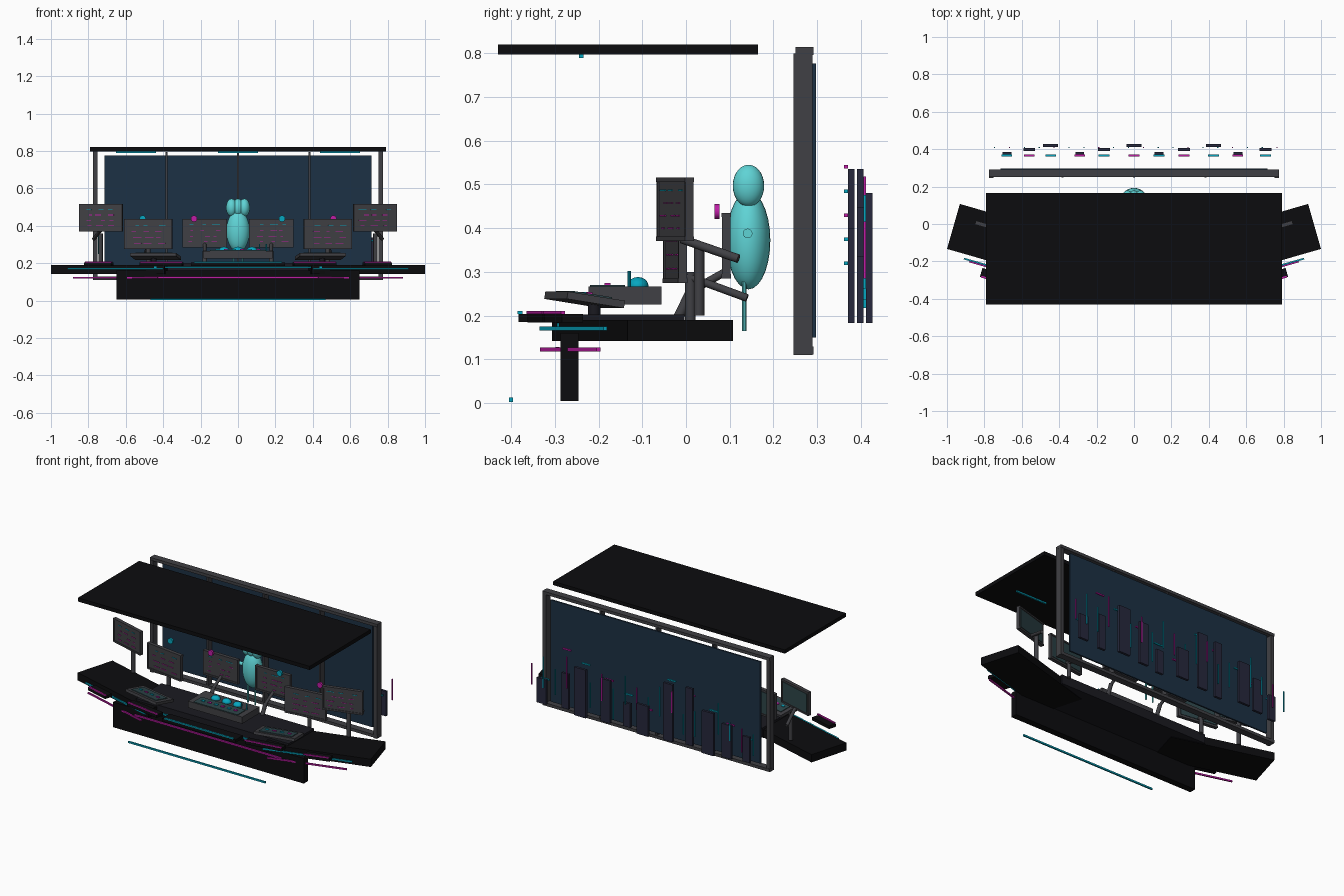
import bpy, random
from math import radians, cos, sin
from mathutils import Vector

if "Cube" in bpy.data.objects:
    bpy.data.objects.remove(bpy.data.objects["Cube"])

random.seed(4)

def mat(name, r, g, b):
    m = bpy.data.materials.new(name)
    m.diffuse_color = tuple((c / 255) ** 2.2 for c in (r, g, b)) + (1,)
    m.use_nodes = True
    m.node_tree.nodes["Principled BSDF"].inputs["Base Color"].default_value = m.diffuse_color
    return m

BLACK = mat("black", 20, 20, 22)
DARK = mat("dark", 32, 32, 38)
GREY = mat("grey", 66, 66, 70)
GLASS = mat("glass", 34, 52, 70)
TOWER = mat("tower", 42, 44, 62)
SCREEN = mat("screen", 50, 72, 76)
CYAN = mat("cyan", 15, 165, 190)
PINK = mat("magenta", 190, 35, 165)
SKIN = mat("turquoise", 95, 210, 212)

def finish(name, m):
    o = bpy.context.object
    o.name = name
    o.data.materials.append(m)
    return o

def box(name, c, s, m, yaw=0, tilt=0):
    bpy.ops.mesh.primitive_cube_add(size=1, location=c, rotation=(radians(tilt), 0, radians(yaw)))
    bpy.context.object.scale = s
    return finish(name, m)

def span(name, x, y, z, m):
    return box(name, [(a + b) / 2 for a, b in (x, y, z)], [b - a for a, b in (x, y, z)], m)

def rod(name, a, b, r, m, n=16):
    a, b = Vector(a), Vector(b)
    d = b - a
    bpy.ops.mesh.primitive_cylinder_add(vertices=n, radius=r, depth=d.length, location=(a + b) / 2,
                                        rotation=d.to_track_quat('Z', 'Y').to_euler())
    o = finish(name, m)
    bpy.ops.object.shade_smooth_by_angle()
    return o

def ball(name, c, r, m):
    bpy.ops.mesh.primitive_uv_sphere_add(segments=24, ring_count=14, radius=1, location=c)
    bpy.context.object.scale = r
    o = finish(name, m)
    bpy.ops.object.shade_smooth()
    return o

# canopy with three light strips
span("canopy", (-.79, .79), (-.43, .165), (.797, .82), BLACK)
for x in (-.545, 0, .545):
    box("canopy_light", (x, -.24, .793), (.215, .01, .008), CYAN)

# window wall
span("window_glass", (-.715, .715), (.288, .298), (.15, .777), GLASS)
for z in (.12, .805):
    box("window_rail", (0, .271, z), (1.55, .042, .018), GREY)
for s in (-1, 1):
    box("window_post", (s * .763, .268, .455), (.023, .043, .69), GREY)
for x in (-.383, 0, .383):
    box("window_mullion", (x, .268, .46), (.01, .04, .67), GREY)

# skyline: towers in three rows with a sign on each
xs = (-.68, -.56, -.446, -.29, -.16, 0, .134, .267, .425, .555, .703)
tops = (.34, .39, .445, .535, .535, .37, .33, .447, .48, .40, .336)
for i, (x, t) in enumerate(zip(xs, tops)):
    row = i % 3
    span("tower", (x - .024 - .008 * row, x + .024 + .008 * row),
         (.371 + .0205 * row, .386 + .0205 * row), (.183, t), TOWER)
    box("tower_sign", (x, .3665, .32 + .055 * (i % 5)), (.057, .009, .008), PINK if i % 2 else CYAN)
# thin vertical neon streaks
for i in range(20):
    h = random.uniform(.11, .2)
    z = random.uniform(.3, .44)
    if i == 19:
        h, z = .13, .35
    box("neon_streak", (-.745 + .0795 * i, .409, z), (.006, .006, h), PINK if i % 3 == 1 else CYAN)

# central desk
span("desk_centre", (-.52, .52), (-.25, -.003), (.145, .202), DARK)
span("desk_front_panel", (-.65, .65), (-.287, -.246), (.005, .16), BLACK)
box("desk_strip_cyan", (0, -.29, .178), (.9, .01, .009), CYAN)
box("desk_strip_magenta", (0, -.294, .123), (1.0, .01, .009), PINK)
box("floor_strip", (0, -.4, .007), (.935, .009, .01), CYAN)
span("front_lip", (-.25, .25), (-.383, -.31), (.185, .204), BLACK)
box("front_lip_strip", (0, -.38, .207), (.47, .012, .006), CYAN)

def keypad(s):
    # tilted keypad on a short stem
    yaw = 12 * s
    box("keypad", (s * .44, -.232, .236), (.25, .135, .017), GREY, yaw, -9)
    box("keypad_screen", (s * .44, -.234, .246), (.2, .09, .006), SCREEN, yaw, -9)
    for k in range(4):
        box("keypad_key", (s * .44 + (k - 1.5) * .045, -.235 + s * (k - 1.5) * .009, .251),
            (.02, .012, .005), PINK if k % 2 else CYAN, yaw, -9)
    rod("keypad_stem", (s * .45, -.21, .19), (s * .45, -.21, .235), .014, DARK)

def monitor(x, y, z, w, h, yaw):
    # framed panel, screens both sides, data lines on the front
    a = radians(yaw)
    def p(u, v, t):
        return (x + u * cos(a) - v * sin(a), y + u * sin(a) + v * cos(a), z + t)
    box("monitor_body", (x, y, z), (w - .01, .014, h - .01), GREY, yaw)
    box("monitor_screen", p(0, .008, 0), (w - .03, .004, h - .03), SCREEN, yaw)
    for k in (-1, 1):
        box("monitor_rail", p(0, 0, k * (h / 2 - .005)), (w, .022, .01), GREY, yaw)
        box("monitor_side", p(k * (w / 2 - .005), 0, 0), (.009, .02, h), GREY, yaw)
    for r in range(4):
        for k in range(3):
            box("data_line", p((k - 1) * w * .27 + random.uniform(-.015, .015), -.0085, h * (.3 - .2 * r)),
                (random.uniform(.015, .045), .003, .003), CYAN if r == 0 else PINK, yaw)

for s in (-1, 1):
    # desk wing with strips along its front edge
    yaw = 16 * s
    box("desk_wing", (s * .6625, -.1, .166), (.63, .25, .048), BLACK, yaw)
    box("wing_strip_cyan", (s * .655, -.258, .17), (.53, .009, .009), CYAN, yaw)
    box("wing_strip_magenta", (s * .655, -.265, .122), (.47, .009, .009), PINK, yaw)
    # front lip segments
    for x, y, w, t in ((.41, -.33, .23, 9), (.745, -.29, .15, 16)):
        box("side_lip", (s * x, y + .01, .194), (w, .05, .019), BLACK, t * s)
        box("side_lip_strip", (s * x, y - .012, .207), (w, .01, .006), PINK, t * s)
    keypad(s)
    # three monitors a side
    monitor(s * .733, -.025, .443, .24, .145, 16 * s)
    monitor(s * .48, -.025, .355, .258, .16, 8 * s)
    monitor(s * .178, .092, .36, .238, .15, 0)
    # monitor arms
    rod("outer_arm", (s * .735, -.01, .375), (s * .77, .12, .33), .01, GREY)
    rod("outer_arm_post", (s * .735, .03, .2), (s * .735, .03, .36), .012, GREY)
    rod("middle_arm", (s * .48, -.01, .295), (s * .5, .14, .24), .009, GREY)
    rod("middle_arm_post", (s * .48, .01, .19), (s * .48, .01, .3), .012, GREY)
    rod("inner_arm", (s * .178, .01, .255), (s * .178, .09, .3), .009, GREY)
    rod("inner_arm_post", (s * .178, -.02, .19), (s * .178, .015, .262), .012, GREY)
# round signal lamps
for x, m in ((-.51, CYAN), (-.235, PINK), (.235, CYAN), (.51, PINK)):
    rod("signal_lamp", (x, .065, .438), (x, .077, .438), .017, m, 20)

# control console with domes, keys and levers
span("console", (-.185, .185), (-.223, -.056), (.225, .266), GREY)
span("console_panel", (-.15, .15), (-.22, -.14), (.264, .27), SCREEN)
for x in (-.075, 0, .075):
    ball("console_dome", (x, -.11, .268), (.028, .024, .02), CYAN)
for k in range(6):
    box("console_key", (-.11 + .044 * k, -.18, .272), (.02, .014, .006), PINK if k % 2 else CYAN)
for x in (.115, .15):
    rod("console_lever", (x, -.13, .265), (x, -.13, .302), .004, CYAN, 10)

# rounded operator figure
ball("operator_body", (0, .143, .372), (.062, .05, .112), SKIN)
for x in (-.034, 0, .034):
    ball("operator_head_lobe", (x, .143, .497), (.03, .036, .048), SKIN)
rod("operator_arms", (-.16, .141, .388), (.16, .141, .388), .011, SKIN)
for x in (-.025, .025):
    rod("operator_leg", (x, .133, .165), (x, .133, .3), .005, SKIN, 10)
